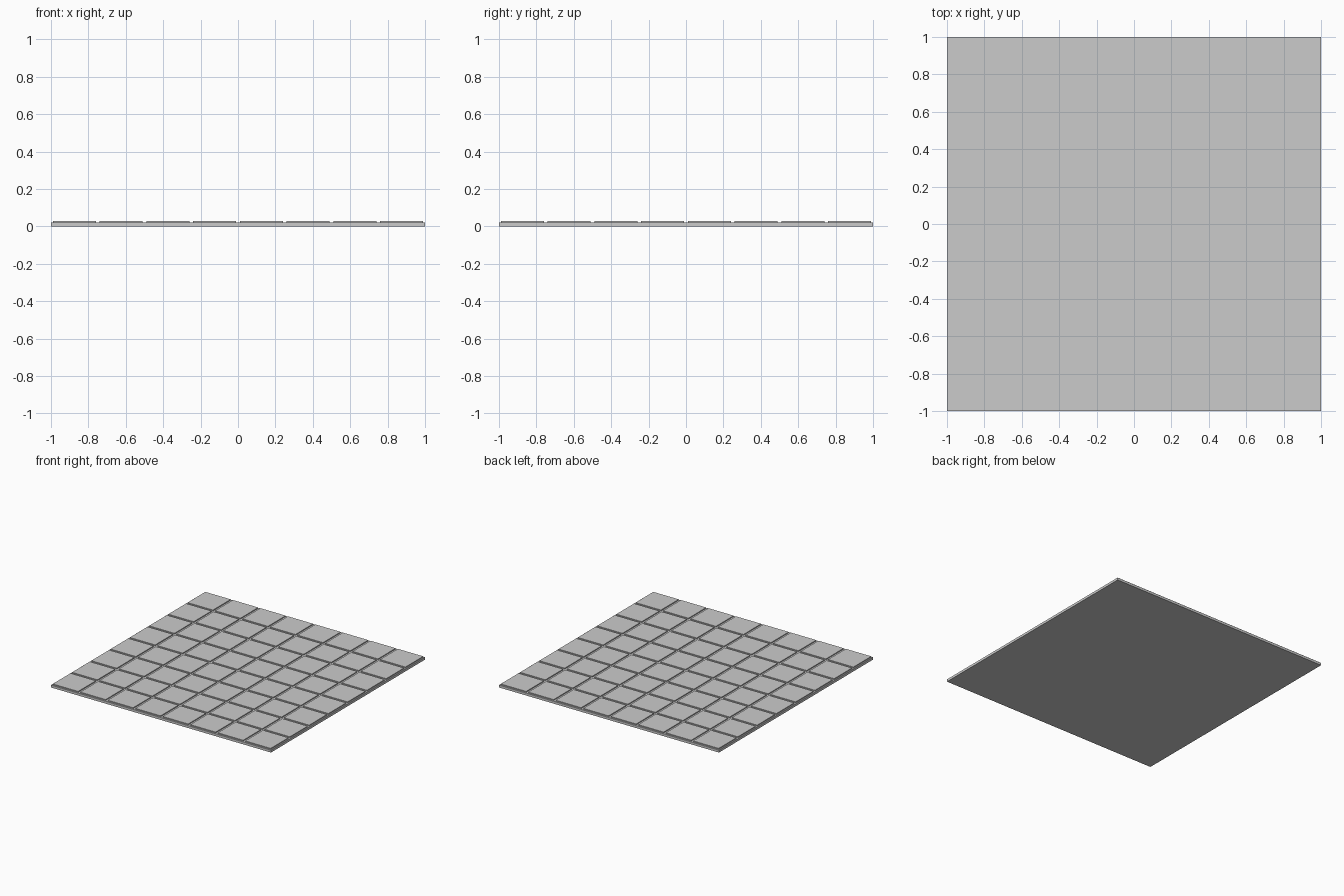
import bpy

if "Cube" in bpy.data.objects:
    bpy.data.objects.remove(bpy.data.objects["Cube"])

def box(name, x0, x1, y0, y1, z0, z1):
    bpy.ops.mesh.primitive_cube_add(size=1, location=((x0+x1)/2, (y0+y1)/2, (z0+z1)/2))
    o = bpy.context.object
    o.name = name
    o.scale = (x1-x0, y1-y0, z1-z0)
    return o

# Grout slab under the tiles
box("grout_slab", -1, 1, -1, 1, 0, 0.02)

# One tile repeated in an 8 x 8 grid
N, PITCH, GAP, TOP = 8, 0.25, 0.02, 0.028
tile = box("floor_tile", -1+GAP/2, -1+PITCH-GAP/2, -1+GAP/2, -1+PITCH-GAP/2, 0.018, TOP)
bpy.ops.object.transform_apply(location=False, rotation=False, scale=True)
for axis in range(2):
    m = tile.modifiers.new("grid", 'ARRAY')
    m.count = N
    m.use_relative_offset = False
    m.use_constant_offset = True
    d = [0, 0, 0]
    d[axis] = PITCH
    m.constant_offset_displace = d
